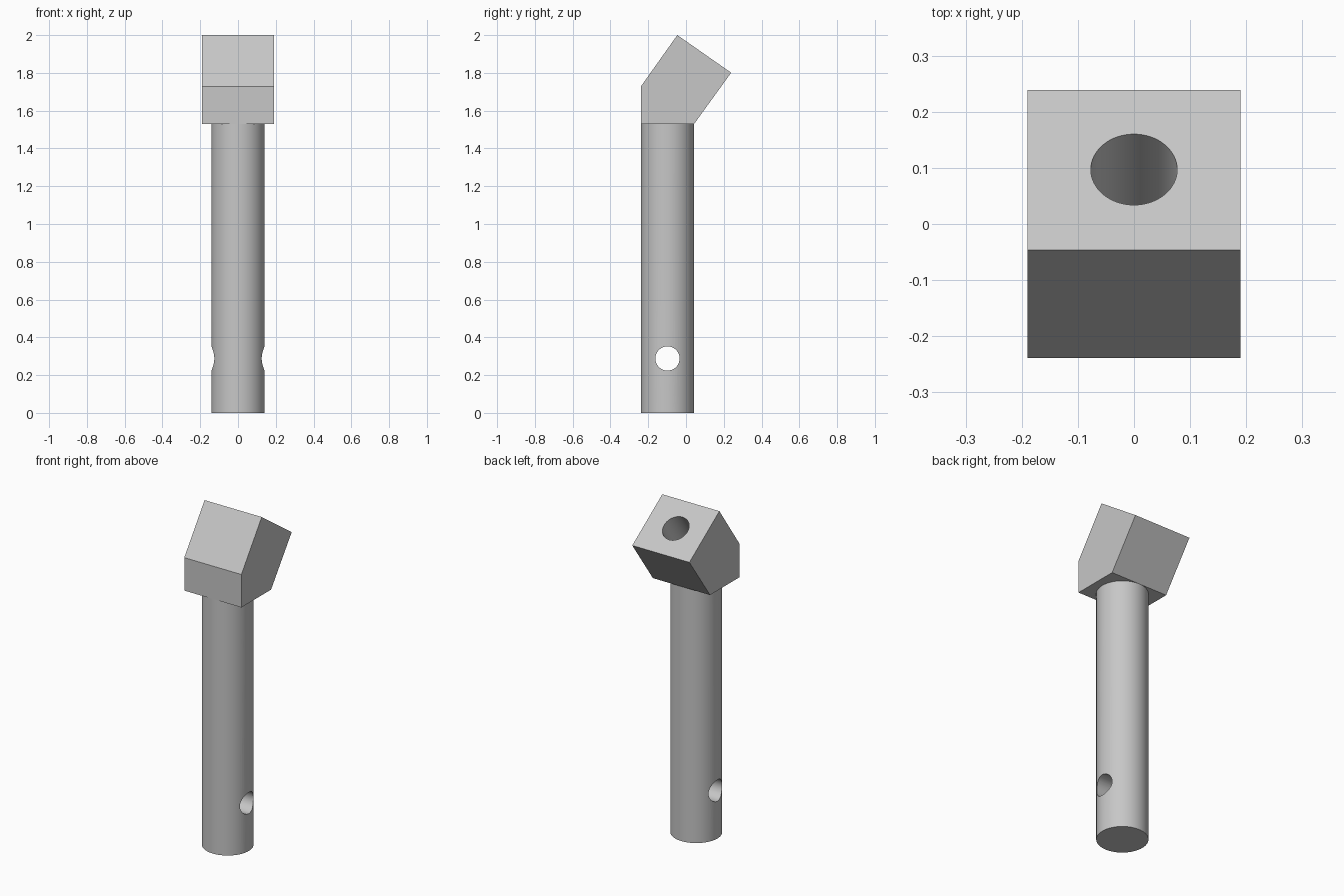
import bpy, bmesh, math
from mathutils import Vector

if "Cube" in bpy.data.objects:
    bpy.data.objects.remove(bpy.data.objects["Cube"], do_unlink=True)

grey = bpy.data.materials.new("plain grey")
grey.use_nodes = True
grey.diffuse_color = (0.57, 0.57, 0.57, 1)
grey.node_tree.nodes["Principled BSDF"].inputs["Base Color"].default_value = grey.diffuse_color

SHAFT_Y = -0.098
SHAFT_TOP = 1.53
BEND = math.radians(35)


def cylinder(name, radius, length, centre, rotation=(0, 0, 0)):
    bpy.ops.mesh.primitive_cylinder_add(vertices=64, radius=radius, depth=length,
                                        location=centre, rotation=rotation)
    ob = bpy.context.object
    ob.name = name
    ob.data.materials.append(grey)
    return ob


def drill(target, cutter):
    """Cut a hole, then remove the cutter and keep the hole edges sharp."""
    cutter.hide_render = True
    mod = target.modifiers.new("hole", "BOOLEAN")
    mod.operation = "DIFFERENCE"
    mod.solver = "EXACT"
    mod.object = cutter
    bpy.ops.object.select_all(action="DESELECT")
    target.select_set(True)
    bpy.context.view_layer.objects.active = target
    bpy.ops.object.modifier_apply(modifier=mod.name)
    bpy.data.objects.remove(cutter, do_unlink=True)
    bpy.ops.object.shade_smooth_by_angle(angle=math.radians(30))


# Round shaft with a cross hole near the foot
shaft = cylinder("shaft", 0.141, SHAFT_TOP, (0, SHAFT_Y, SHAFT_TOP / 2))
drill(shaft, cylinder("cross_hole_cutter", 0.064, 0.6, (0, SHAFT_Y, 0.288),
                      (0, math.pi / 2, 0)))

# Bent block head, a side profile extruded across x
profile = [(-0.239, SHAFT_TOP), (0.043, SHAFT_TOP), (0.239, 1.801),
           (-0.046, 2.0), (-0.239, 1.728)]
bm = bmesh.new()
side = bm.faces.new([bm.verts.new((-0.19, y, z)) for y, z in profile])
extruded = bmesh.ops.extrude_face_region(bm, geom=[side])["geom"]
bmesh.ops.translate(bm, vec=(0.38, 0, 0),
                    verts=[v for v in extruded if isinstance(v, bmesh.types.BMVert)])
bmesh.ops.recalc_face_normals(bm, faces=bm.faces)
mesh = bpy.data.meshes.new("head")
bm.to_mesh(mesh)
bm.free()
mesh.materials.append(grey)
head = bpy.data.objects.new("head", mesh)
bpy.context.collection.objects.link(head)

# Blind socket square to the sloping top face
axis = Vector((0, math.sin(BEND), math.cos(BEND)))
socket_depth, overshoot = 0.28, 0.1
mouth = Vector((0, 0.097, 1.9))
drill(head, cylinder("socket_cutter", 0.077, socket_depth + overshoot,
                     mouth + axis * (overshoot - socket_depth) / 2, (-BEND, 0, 0)))
